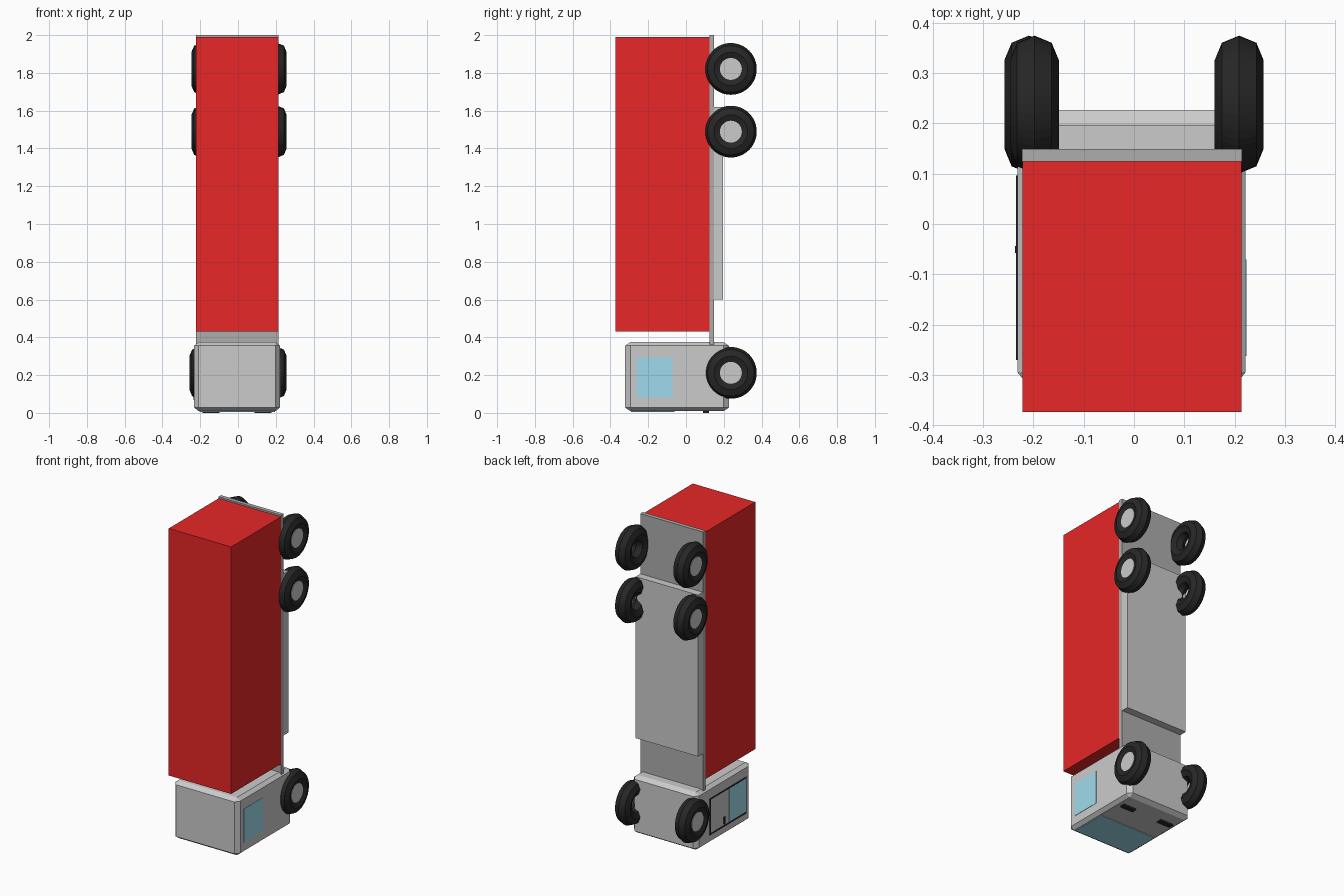
import bpy
import bmesh
from math import cos, sin, pi
from mathutils import Matrix, Vector

if "Cube" in bpy.data.objects:
    bpy.data.objects.remove(bpy.data.objects["Cube"])


def material(name, rgb):
    m = bpy.data.materials.new(name)
    m.diffuse_color = (*rgb, 1)
    m.use_nodes = True
    m.node_tree.nodes["Principled BSDF"].inputs["Base Color"].default_value = m.diffuse_color
    return m


RED = material("red_paint", (0.8, 0.02, 0.02))
DARK = material("dark_grey", (0.42, 0.42, 0.42))
BLACK = material("black_rubber", (0.02, 0.02, 0.02))
GLASS = material("blue_glass", (0.35, 0.7, 0.85))


def finish(name, bm, mat=None):
    bmesh.ops.recalc_face_normals(bm, faces=bm.faces)
    mesh = bpy.data.meshes.new(name)
    bm.to_mesh(mesh)
    bm.free()
    if mat:
        mesh.materials.append(mat)
    ob = bpy.data.objects.new(name, mesh)
    bpy.context.collection.objects.link(ob)
    return ob


def box(name, xr, yr, zr, mat=None, chamfer=0):
    """Box from ranges; the chamfer is a fraction of each side."""
    bm = bmesh.new()
    bmesh.ops.create_cube(bm, size=1)
    if chamfer:
        bmesh.ops.bevel(bm, geom=bm.edges[:], offset=chamfer, segments=1,
                        affect='EDGES')
    size = [b - a for a, b in (xr, yr, zr)]
    mid = Vector([(a + b) / 2 for a, b in (xr, yr, zr)])
    bmesh.ops.scale(bm, vec=size, verts=bm.verts)
    bmesh.ops.translate(bm, vec=mid, verts=bm.verts)
    return finish(name, bm, mat)


def wheel(name, x, y, z, side):
    # Tyre: low-poly ring around the x axis
    major, minor, n, k = 0.0885, 0.0485, 48, 8
    bm = bmesh.new()
    rings = []
    for i in range(n):
        a = 2 * pi * i / n
        ring = []
        for j in range(k):
            b = 2 * pi * j / k
            r = major + minor * cos(b)
            ring.append(bm.verts.new((x + minor * sin(b), y + r * cos(a), z + r * sin(a))))
        rings.append(ring)
    for i in range(n):
        p, q = rings[i], rings[(i + 1) % n]
        for j in range(k):
            h = (j + 1) % k
            bm.faces.new((p[j], q[j], q[h], p[h]))
    finish(name + "_tyre", bm, BLACK)
    # Hub: disc on the outer side
    bm = bmesh.new()
    bmesh.ops.create_cone(bm, cap_ends=True, segments=32, radius1=0.058,
                          radius2=0.058, depth=0.015,
                          matrix=Matrix.Translation((x + side * 0.031, y, z))
                          @ Matrix.Rotation(pi / 2, 4, 'Y'))
    finish(name + "_hub", bm)


# Cargo box, chassis plate and underbody tank
box("cargo_box", (-0.222, 0.214), (-0.374, 0.127), (0.43, 1.99), RED)
box("chassis_plate", (-0.2225, 0.2145), (0.124, 0.149), (0.36, 2.0), DARK)
box("underbody", (-0.222, 0.214), (0.149, 0.196), (0.60, 1.62))

# Cab with chamfered edges
box("cab", (-0.232, 0.222), (-0.322, 0.227), (0.01, 0.374), chamfer=0.05)

# Cab glass
box("windscreen", (-0.205, 0.195), (-0.29, -0.06), (0.006, 0.02), GLASS)
box("right_window", (0.21, 0.224), (-0.262, -0.071), (0.082, 0.294), GLASS)
box("left_window", (-0.234, -0.22), (-0.262, -0.10), (0.08, 0.29), GLASS)

# Door outline and handle on the left side
d0, d1, e0, e1, t = -0.27, 0.096, 0.068, 0.298, 0.008
for nm, yr, zr in (("front", (d0, d1), (e0, e0 + t)),
                   ("back", (d0, d1), (e1 - t, e1)),
                   ("top", (d0, d0 + t), (e0, e1)),
                   ("bottom", (d1 - t, d1), (e0, e1))):
    box("door_seam_" + nm, (-0.235, -0.22), yr, zr, BLACK)
box("door_handle", (-0.237, -0.22), (-0.058, -0.044), (0.085, 0.13), BLACK)

# Headlights
for nm, cx in (("left", -0.143), ("right", 0.133)):
    box(nm + "_headlight", (cx - 0.045, cx + 0.045), (0.09, 0.122),
        (0.0, 0.02), BLACK)

# Wheels: one pair on the cab, two pairs at the rear
for nm, z, left in (("cab", 0.212, -0.209), ("middle", 1.489, -0.198),
                    ("rear", 1.821, -0.198)):
    wheel(nm + "_left", left, 0.2375, z, -1)
    wheel(nm + "_right", 0.209, 0.2375, z, 1)
